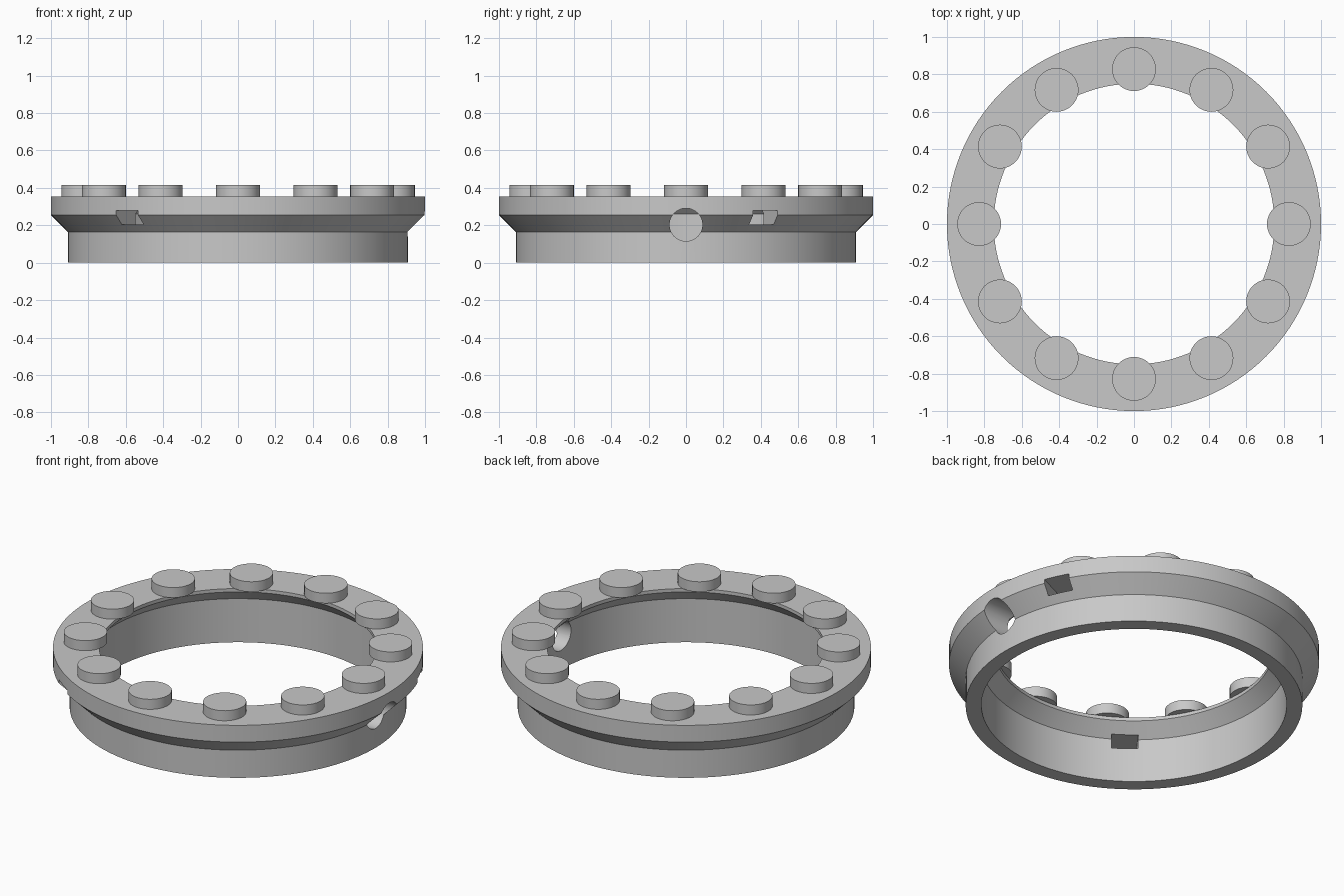
import bpy, bmesh, math
from mathutils import Matrix

default = bpy.data.objects.get("Cube")
if default:
    bpy.data.objects.remove(default, do_unlink=True)

grey = bpy.data.materials.new("plain grey")
grey.use_nodes = True
colour = (0.58, 0.58, 0.58, 1)
grey.diffuse_color = colour
grey.node_tree.nodes["Principled BSDF"].inputs["Base Color"].default_value = colour


def make_object(name, bm):
    mesh = bpy.data.meshes.new(name)
    bmesh.ops.recalc_face_normals(bm, faces=bm.faces)
    bm.to_mesh(mesh)
    bm.free()
    obj = bpy.data.objects.new(name, mesh)
    bpy.context.collection.objects.link(obj)
    mesh.materials.append(grey)
    return obj


def activate(obj):
    bpy.ops.object.select_all(action='DESELECT')
    obj.select_set(True)
    bpy.context.view_layer.objects.active = obj


def smooth(obj):
    activate(obj)
    bpy.ops.object.shade_smooth_by_angle(angle=math.radians(30))


def cylinder(name, radius, depth, matrix, sides=48):
    bm = bmesh.new()
    bmesh.ops.create_cone(bm, cap_ends=True, segments=sides, radius1=radius,
                          radius2=radius, depth=depth, matrix=matrix)
    return make_object(name, bm)


def cut(obj, cutter):
    cutter.hide_render = True
    activate(obj)
    mod = obj.modifiers.new("cut", 'BOOLEAN')
    mod.operation = 'DIFFERENCE'
    mod.solver = 'EXACT'
    mod.object = cutter
    bpy.ops.object.modifier_apply(modifier=mod.name)
    bpy.data.objects.remove(cutter, do_unlink=True)


# Flanged ring: closed wall profile (radius, height) swept round z
profile = [(0.91, 0), (0.91, 0.165), (1, 0.255), (1, 0.355),
           (0.75, 0.355), (0.75, 0.335), (0.825, 0.26), (0.825, 0)]
SIDES = 128
bm = bmesh.new()
loops = []
for i in range(SIDES):
    a = math.tau * i / SIDES
    loops.append([bm.verts.new((r * math.cos(a), r * math.sin(a), z)) for r, z in profile])
for i, loop in enumerate(loops):
    following = loops[(i + 1) % SIDES]
    for j in range(len(profile)):
        k = (j + 1) % len(profile)
        bm.faces.new((loop[j], following[j], following[k], loop[k]))
ring = make_object("flanged_ring", bm)

# Round port through the left wall
cut(ring, cylinder("port_cutter", 0.088, 0.5,
                   Matrix.Translation((0.9, 0, 0.203)) @ Matrix.Rotation(math.pi / 2, 4, 'Y')))

# Two square slots through the wall
for angle in (25.2, 233.5):
    bm = bmesh.new()
    bmesh.ops.create_cube(bm, size=1, matrix=Matrix.Rotation(math.radians(angle), 4, 'Z')
                          @ Matrix.Translation((0.9, 0, 0.242))
                          @ Matrix.Diagonal((0.4, 0.145, 0.075, 1)))
    cut(ring, make_object("slot_cutter", bm))
smooth(ring)

# Twelve studs on the flange
for i in range(12):
    place = Matrix.Rotation(math.tau * i / 12, 4, 'Z') @ Matrix.Translation((0.828, 0, 0.385))
    smooth(cylinder(f"stud_{i + 1}", 0.117, 0.06, place))
